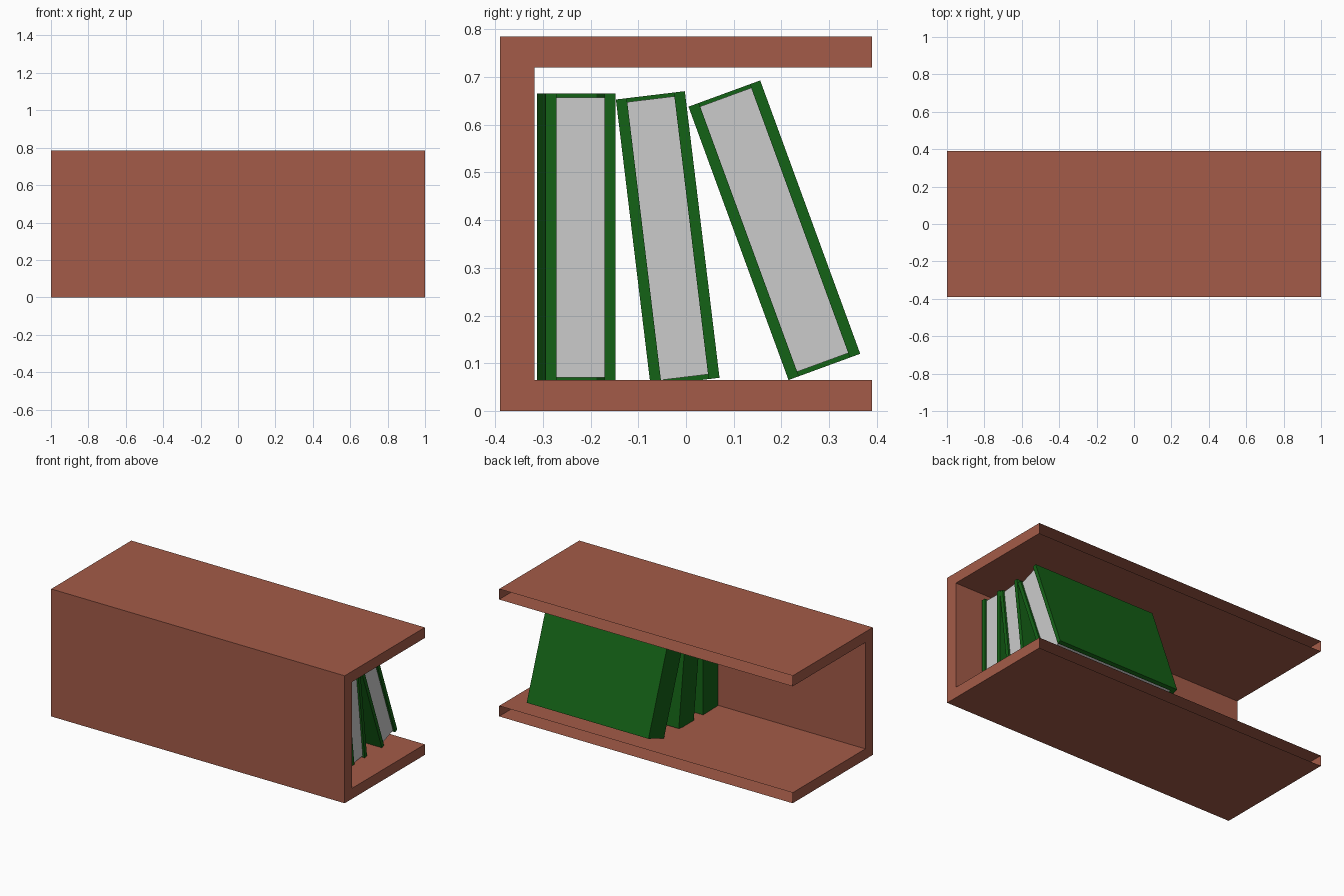
import bpy, bmesh, math

if "Cube" in bpy.data.objects:
    bpy.data.objects.remove(bpy.data.objects["Cube"])


def material(name, rgb):
    m = bpy.data.materials.new(name)
    m.diffuse_color = (*rgb, 1)
    m.use_nodes = True
    m.node_tree.nodes["Principled BSDF"].inputs["Base Color"].default_value = m.diffuse_color
    return m


WOOD = material("brown_wood", (0.37, 0.105, 0.065))
GREEN = material("green_cover", (0.007, 0.122, 0.008))


def prism(name, profile, extrude, mat=None, open_edges=()):
    """Sweep a closed 3D profile along a vector; open_edges lists side faces left out."""
    bm = bmesh.new()
    a = [bm.verts.new(p) for p in profile]
    b = [bm.verts.new([c + d for c, d in zip(p, extrude)]) for p in profile]
    n = len(a)
    bm.faces.new(a[::-1])
    bm.faces.new(b)
    for i in range(n):
        j = (i + 1) % n
        bm.faces.new((a[i], a[j], b[j], b[i]))
    bmesh.ops.recalc_face_normals(bm, faces=bm.faces)
    bm.faces.ensure_lookup_table()
    bmesh.ops.delete(bm, geom=[bm.faces[2 + i] for i in open_edges], context='FACES_ONLY')
    me = bpy.data.meshes.new(name)
    bm.to_mesh(me)
    bm.free()
    ob = bpy.data.objects.new(name, me)
    bpy.context.collection.objects.link(ob)
    if mat:
        me.materials.append(mat)
    return ob


# C-shaped shelf, hollow at the two long edges facing +y
c_profile = [(-.39, 0), (.39, 0), (.39, .065), (-.317, .065),
             (-.317, .72), (.39, .72), (.39, .785), (-.39, .785)]
prism("shelf", [(-1, y, z) for y, z in c_profile], (2, 0, 0), WOOD, open_edges=(1, 5))


def book(name, width, height, location, lean, turn=0):
    h, w, t = .415, width / 2, .023
    # U-shaped cover with the spine at -x
    u = [(-h, -w), (h, -w), (h, t - w), (t - h, t - w),
         (t - h, w - t), (h, w - t), (h, w), (-h, w)]
    cover = prism(name + "_cover", [(x, y, 0) for x, y in u], (0, 0, height), GREEN)
    # Page block, slightly inset
    p = w - t
    block = [(t - h, -p), (h - .012, -p), (h - .012, p), (t - h, p)]
    pages = prism(name + "_pages", [(x, y, .01) for x, y in block], (0, 0, height - .018))
    for ob in (cover, pages):
        ob.location = location
        ob.rotation_euler = (math.radians(lean), 0, math.radians(turn))


book("upright_book", .147, .605, (.415, -.23, .06), 0, 1.2)
book("middle_book", .1455, .605, (.415, -.002, .061), 6.9)
book("leaning_book", .16, .61, (.415, .29, .0925), 20.1)
